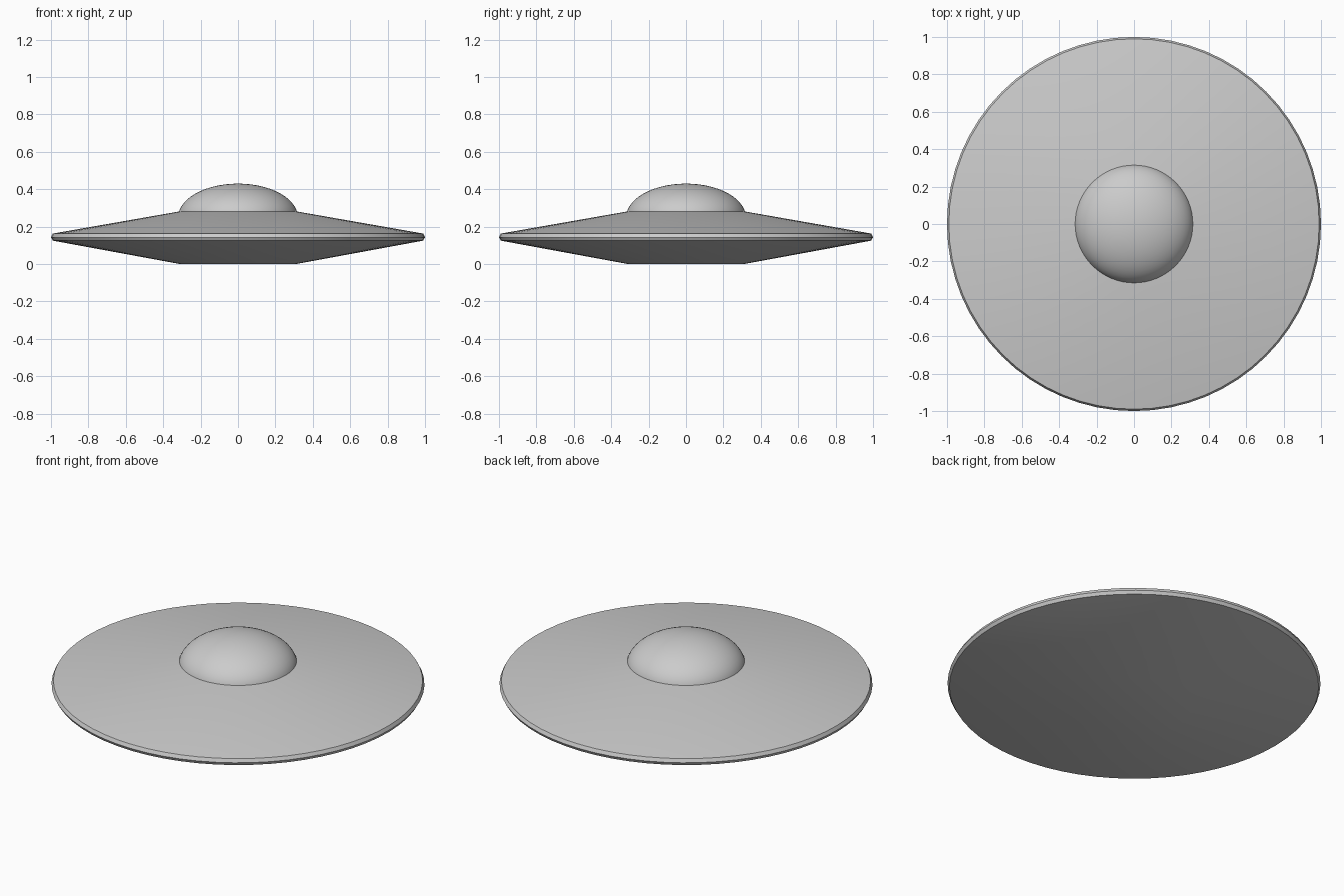
import bpy, bmesh, math

if "Cube" in bpy.data.objects:
    bpy.data.objects.remove(bpy.data.objects["Cube"])

SIDES = 64


def lathe(name, profile, sides=SIDES, angle=30):
    """Spin a (radius, height) profile round z, closing points on the axis."""
    bm = bmesh.new()
    verts = [bm.verts.new((r, 0, z)) for r, z in profile]
    edges = [bm.edges.new(pair) for pair in zip(verts, verts[1:])]
    bmesh.ops.spin(bm, geom=verts + edges, cent=(0, 0, 0), axis=(0, 0, 1),
                   angle=math.tau, steps=sides, use_merge=True)
    bmesh.ops.remove_doubles(bm, verts=bm.verts, dist=1e-5)
    bmesh.ops.recalc_face_normals(bm, faces=bm.faces)
    mesh = bpy.data.meshes.new(name)
    bm.to_mesh(mesh)
    bm.free()
    obj = bpy.data.objects.new(name, mesh)
    bpy.context.collection.objects.link(obj)
    bpy.ops.object.select_all(action='DESELECT')
    obj.select_set(True)
    bpy.context.view_layer.objects.active = obj
    bpy.ops.object.shade_smooth_by_angle(angle=math.radians(angle))
    return obj


# Disc hull: flat belly, shallow cones and a thin chamfered rim
lathe("saucer_hull", [(0, 0), (0.31, 0), (0.99, 0.125), (1.0, 0.143),
                      (0.99, 0.163), (0.315, 0.281), (0, 0.281)])

# Flattened dome rising from the top of the hull
R, H, BASE, STEPS = 0.32, 0.18, 0.25, 14
lathe("cabin_dome", [(R * math.cos(a), BASE + H * math.sin(a))
                     for a in (i * math.pi / 2 / STEPS for i in range(STEPS + 1))])
